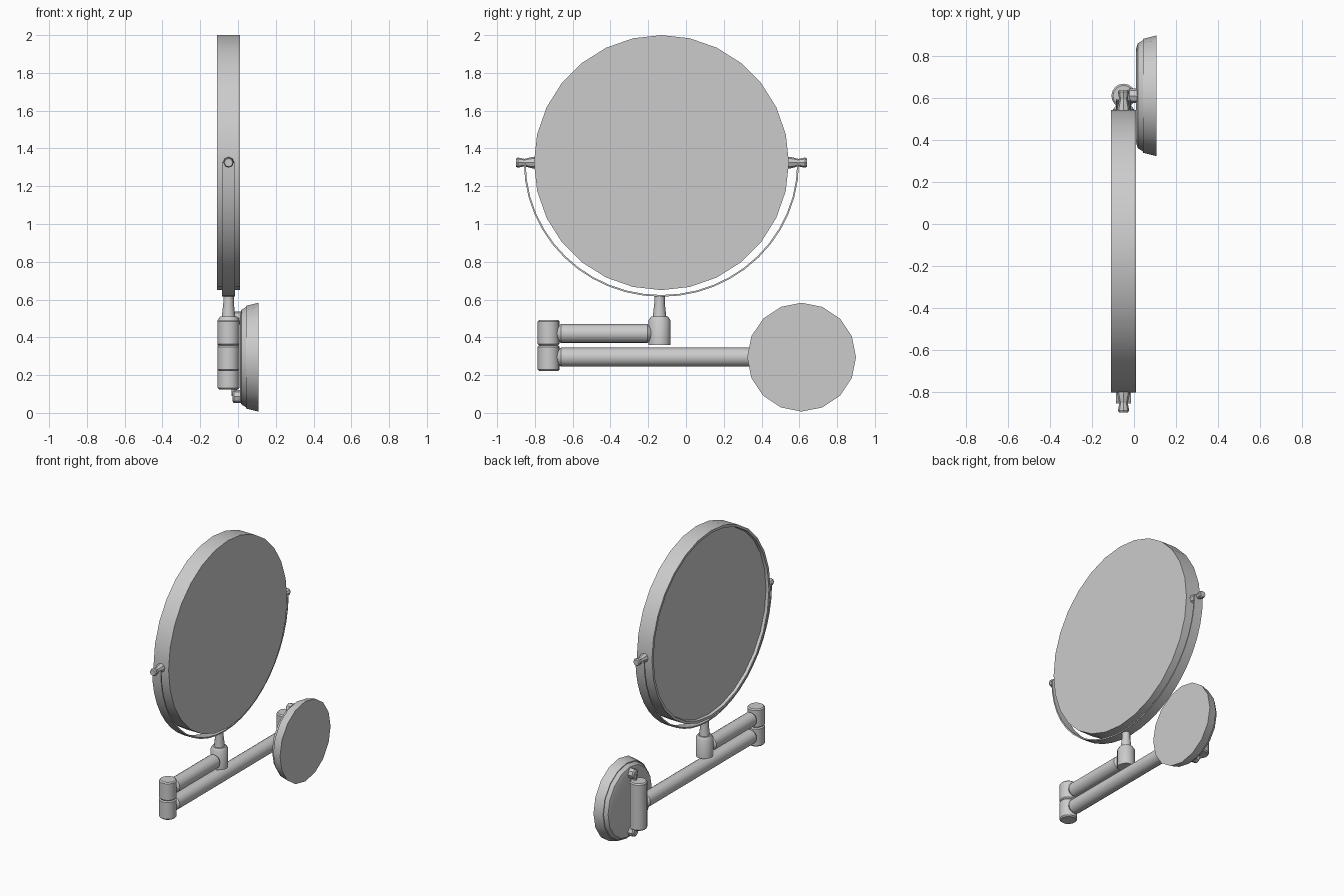
import bpy, bmesh, math
from mathutils import Vector

cube = bpy.data.objects.get("Cube")
if cube:
    bpy.data.objects.remove(cube, do_unlink=True)

metal = bpy.data.materials.new("satin_grey")
metal.use_nodes = True
metal.diffuse_color = (0.6, 0.6, 0.6, 1)
metal.node_tree.nodes["Principled BSDF"].inputs["Base Color"].default_value = (0.6, 0.6, 0.6, 1)


def finish(name, bm):
    bmesh.ops.recalc_face_normals(bm, faces=bm.faces)
    mesh = bpy.data.meshes.new(name)
    bm.to_mesh(mesh)
    bm.free()
    obj = bpy.data.objects.new(name, mesh)
    bpy.context.collection.objects.link(obj)
    mesh.materials.append(metal)
    bpy.ops.object.select_all(action='DESELECT')
    obj.select_set(True)
    bpy.context.view_layer.objects.active = obj
    bpy.ops.object.shade_smooth_by_angle(angle=math.radians(35))
    return obj


def lathe(name, centre, axis, profile, sides):
    """Closed solid turned from (radius, distance along axis) points."""
    bm = bmesh.new()
    turn = Vector((0, 0, 1)).rotation_difference(Vector(axis))
    rings = []
    for r, d in profile:
        ring = []
        for i in range(sides):
            a = math.tau * i / sides
            p = turn @ Vector((r * math.cos(a), r * math.sin(a), d))
            ring.append(bm.verts.new(p + Vector(centre)))
        rings.append(ring)
    for a, b in zip(rings, rings[1:]):
        for i in range(sides):
            j = (i + 1) % sides
            bm.faces.new((a[i], a[j], b[j], b[i]))
    bm.faces.new(rings[0])
    bm.faces.new(rings[-1])
    return finish(name, bm)


X, Y, Z = (1, 0, 0), (0, 1, 0), (0, 0, 1)
AX = -0.05                      # common plane of the arms and the mirror
MY, MZ, MR = -0.13, 1.325, 0.675
ELBOW_Y, HINGE_Y = -0.727, 0.612


def barrel(name, y, z0, z1, r=0.058, c=0.008):
    lathe(name, (AX, y, 0), Z, [(r - c, z0), (r, z0 + c), (r, z1 - c), (r - c, z1)], 16)


def arm(name, y0, y1, z):
    # Ends narrow where they enter the barrels
    lathe(name, (AX, 0, z), Y,
          [(0.025, y0 + 0.03), (0.05, y0 + 0.065), (0.05, y1 - 0.065), (0.025, y1 - 0.03)], 16)


# Round mirror, flat on one side and recessed on the other
lathe("mirror", (0, MY, MZ), X,
      [(MR, 0.01), (MR, -0.11), (MR - 0.018, -0.11), (MR - 0.022, -0.09)], 28)

# Thin half-round yoke below the mirror
bm = bmesh.new()
steps, rows = 24, []
for i in range(steps + 1):
    a = math.pi + math.pi * i / steps
    row = []
    for x, t in ((-0.035, 0), (0.035, 0), (0.035, -0.009), (-0.035, -0.009)):
        row.append(bm.verts.new((AX + x, MY + (0.728 + t) * math.cos(a),
                                 MZ + (0.71 + t) * math.sin(a))))
    rows.append(row)
for a, b in zip(rows, rows[1:]):
    for k in range(4):
        m = (k + 1) % 4
        bm.faces.new((a[k], a[m], b[m], b[k]))
bm.faces.new(rows[0])
bm.faces.new(rows[-1])
finish("yoke", bm)

# Pivot pins with small end knobs
for side, s in (("front", -1), ("back", 1)):
    lathe(side + "_pivot_pin", (AX, MY, MZ), (0, s, 0),
          [(0.03, 0.66), (0.03, 0.685), (0.017, 0.735)], 8)
    lathe(side + "_pivot_knob", (AX, MY, MZ), (0, s, 0),
          [(0.02, 0.725), (0.027, 0.76), (0.022, 0.77)], 8)

# Stem and hub carrying the yoke
lathe("stem", (AX, -0.14, 0), Z, [(0.038, 0.49), (0.028, 0.58), (0.028, 0.618)], 12)
lathe("stem_hub", (AX, -0.14, 0), Z,
      [(0.058, 0.36), (0.058, 0.49), (0.045, 0.51)], 16)

# Folding arms and elbow joint
arm("upper_arm", ELBOW_Y, -0.14, 0.42)
arm("lower_arm", ELBOW_Y, HINGE_Y, 0.295)
barrel("elbow_upper", ELBOW_Y, 0.358, 0.492)
barrel("elbow_lower", ELBOW_Y, 0.222, 0.358)

# Wall hinge with its pin and the lugs that hold it
barrel("hinge_barrel", HINGE_Y, 0.125, 0.465)
for side, z in (("lower", 0.087), ("upper", 0.503)):
    lathe(side + "_hinge_lug", (0, HINGE_Y, z), X,
          [(0.025, -0.03), (0.035, -0.022), (0.035, 0.04)], 8)
lathe("hinge_pin", (-0.02, HINGE_Y, 0), Z, [(0.015, 0.09), (0.015, 0.5)], 8)

# Round wall plate: raised cover on a wider base
lathe("wall_plate_base", (0, 0.612, 0.295), X, [(0.272, 0.043), (0.288, 0.108)], 16)
lathe("wall_plate_cover", (0, 0.612, 0.295), X,
      [(0.225, 0.01), (0.25, 0.018), (0.266, 0.043)], 16)
